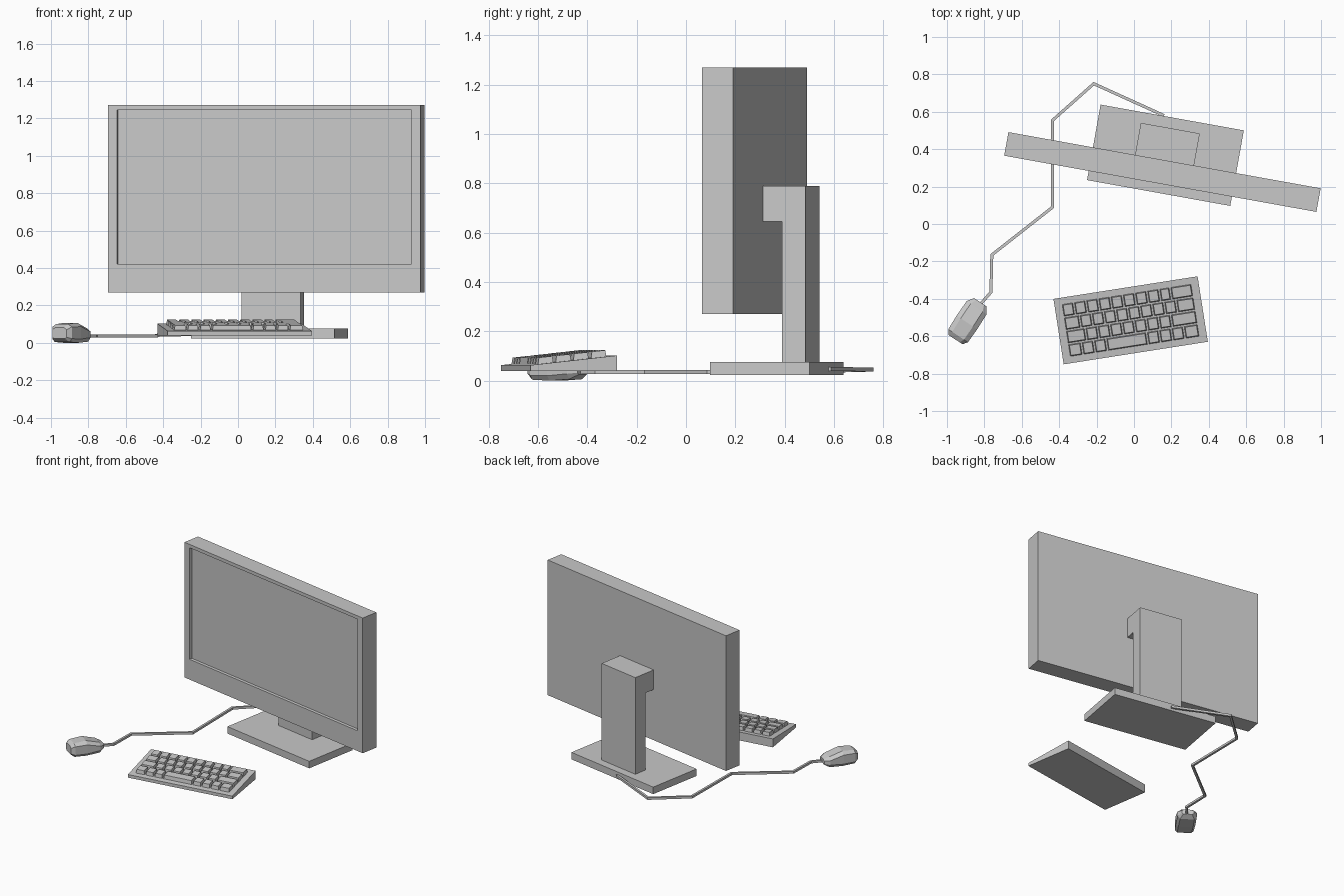
import bpy, bmesh, math
from mathutils import Vector

if "Cube" in bpy.data.objects:
    bpy.data.objects.remove(bpy.data.objects["Cube"])

GREY = (0.58, 0.58, 0.58, 1)
grey = bpy.data.materials.new("plain_grey")
grey.diffuse_color = GREY
grey.use_nodes = True
grey.node_tree.nodes["Principled BSDF"].inputs["Base Color"].default_value = GREY


def finish(name, bm, origin=(0, 0), angle=0):
    """Turn a bmesh into a named object, placed and turned on the desk."""
    bmesh.ops.recalc_face_normals(bm, faces=bm.faces)
    mesh = bpy.data.meshes.new(name)
    bm.to_mesh(mesh)
    bm.free()
    mesh.materials.append(grey)
    obj = bpy.data.objects.new(name, mesh)
    obj.location = (*origin, 0)
    obj.rotation_euler.z = math.radians(angle)
    bpy.context.collection.objects.link(obj)
    return obj


def loft(bm, sections):
    """Skin a list of closed rings and cap both ends."""
    rings = [[bm.verts.new(p) for p in ring] for ring in sections]
    n = len(rings[0])
    for a, b in zip(rings, rings[1:]):
        for i in range(n):
            j = (i + 1) % n
            bm.faces.new((a[i], a[j], b[j], b[i]))
    bm.faces.new(rings[0])
    bm.faces.new(rings[-1])


def prism(bm, profile, half_width):
    """Extrude a (y, z) profile symmetrically along x."""
    loft(bm, [[(x, y, z) for y, z in profile] for x in (-half_width, half_width)])


def rect(y0, y1, z0, z1):
    return [(y0, z0), (y1, z0), (y1, z1), (y0, z1)]


DESK = dict(origin=(0.152, 0.278), angle=-10.2)

# Monitor housing with a recessed screen
bm = bmesh.new()
prism(bm, rect(-0.064, 0.064, 0.27, 1.27), 0.848)
bmesh.ops.recalc_face_normals(bm, faces=bm.faces)
front = min(bm.faces, key=lambda f: f.calc_center_median().y)
bmesh.ops.inset_individual(bm, faces=[front], thickness=0.05)
for v in front.verts:
    v.co.x = math.copysign(0.80, v.co.x)
    v.co.z = 1.245 if v.co.z > 0.8 else 0.42
bmesh.ops.inset_individual(bm, faces=[front], thickness=0.002, depth=-0.02)
finish("monitor", bm, **DESK)

# Stand: upright column with an arm reaching the monitor back
bm = bmesh.new()
prism(bm, [(0.141, 0.07), (0.238, 0.07), (0.238, 0.79),
           (0.064, 0.79), (0.064, 0.645), (0.141, 0.645)], 0.16)
finish("stand_column", bm, **DESK)

bm = bmesh.new()
prism(bm, rect(-0.114, 0.296, 0.023, 0.075), 0.389)
finish("stand_base", bm, **DESK)

# Keyboard wedge
DECK = dict(origin=(-0.018, -0.515), angle=8.9)
HALF_D, FRONT_Z, BACK_Z = 0.177, 0.063, 0.102


def deck_z(y):
    return FRONT_Z + (BACK_Z - FRONT_Z) * (y + HALF_D) / (2 * HALF_D)


bm = bmesh.new()
prism(bm, [(-HALF_D, 0.04), (HALF_D, 0.04), (HALF_D, BACK_Z), (-HALF_D, FRONT_Z)], 0.39)
finish("keyboard_body", bm, **DECK)

# Keys: tapered caps, rows listed from the back by relative width
ROWS = [[1] * 8 + [0.9, 1.8],
        [1.3] + [1] * 8 + [1.5],
        [1.6] + [1] * 7 + [2.1],
        [1.1, 1, 1, 3.3, 1, 1, 1, 1.2]]
PITCH, SPAN = 0.0725, 0.706
bm = bmesh.new()
for r, row in enumerate(ROWS):
    yc = (1.5 - r) * PITCH
    x = -SPAN / 2
    for w in row:
        width = w * SPAN / sum(row)
        xc = x + width / 2
        x += width
        rings = []
        for inset, lift in ((0.004, -0.005), (0.009, 0.026)):
            hx, hy = width / 2 - inset, PITCH / 2 - inset
            rings.append([(xc + sx * hx, yc + sy * hy, deck_z(yc + sy * hy) + lift)
                          for sx, sy in ((-1, -1), (1, -1), (1, 1), (-1, 1))])
        loft(bm, rings)
finish("keyboard_keys", bm, **DECK)

# Mouse: faceted body; station, half width, bottom, side low, side high, top
STATIONS = [(-0.12, 0.045, 0.022, 0.03, 0.07, 0.082),
            (-0.095, 0.063, 0.004, 0.022, 0.085, 0.10),
            (-0.01, 0.066, 0.0, 0.02, 0.086, 0.107),
            (0.085, 0.064, 0.006, 0.028, 0.06, 0.078),
            (0.12, 0.04, 0.025, 0.032, 0.052, 0.06)]
bm = bmesh.new()
sections = []
for s, w, z0, z1, z2, z3 in STATIONS:
    half = [(0.75 * w, z0), (w, z1), (w, z2), (0.6 * w, z3)]
    ring = half + [(-px, pz) for px, pz in reversed(half)]
    sections.append([(px, s, pz) for px, pz in ring])
loft(bm, sections)
finish("mouse", bm, origin=(-0.888, -0.518), angle=-33.5)

# Mouse cable: square cord mitred at each bend
PATH = [Vector(p) for p in ((-0.84, -0.45, 0.036), (-0.765, -0.365, 0.035),
                            (-0.76, -0.165, 0.035), (-0.435, 0.09, 0.035),
                            (-0.435, 0.555, 0.04), (-0.215, 0.75, 0.045),
                            (0.16, 0.58, 0.048))]
R = 0.008
bm = bmesh.new()
sections = []
for i, p in enumerate(PATH):
    before = (p - PATH[max(i - 1, 0)]).normalized()
    after = (PATH[min(i + 1, len(PATH) - 1)] - p).normalized()
    along = (before + after).normalized()
    side = along.cross(Vector((0, 0, 1))).normalized()
    side /= max(along.dot(after), along.dot(before))
    sections.append([p + side * R * a + Vector((0, 0, R * b))
                     for a, b in ((-1, -1), (1, -1), (1, 1), (-1, 1))])
loft(bm, sections)
finish("mouse_cable", bm)
